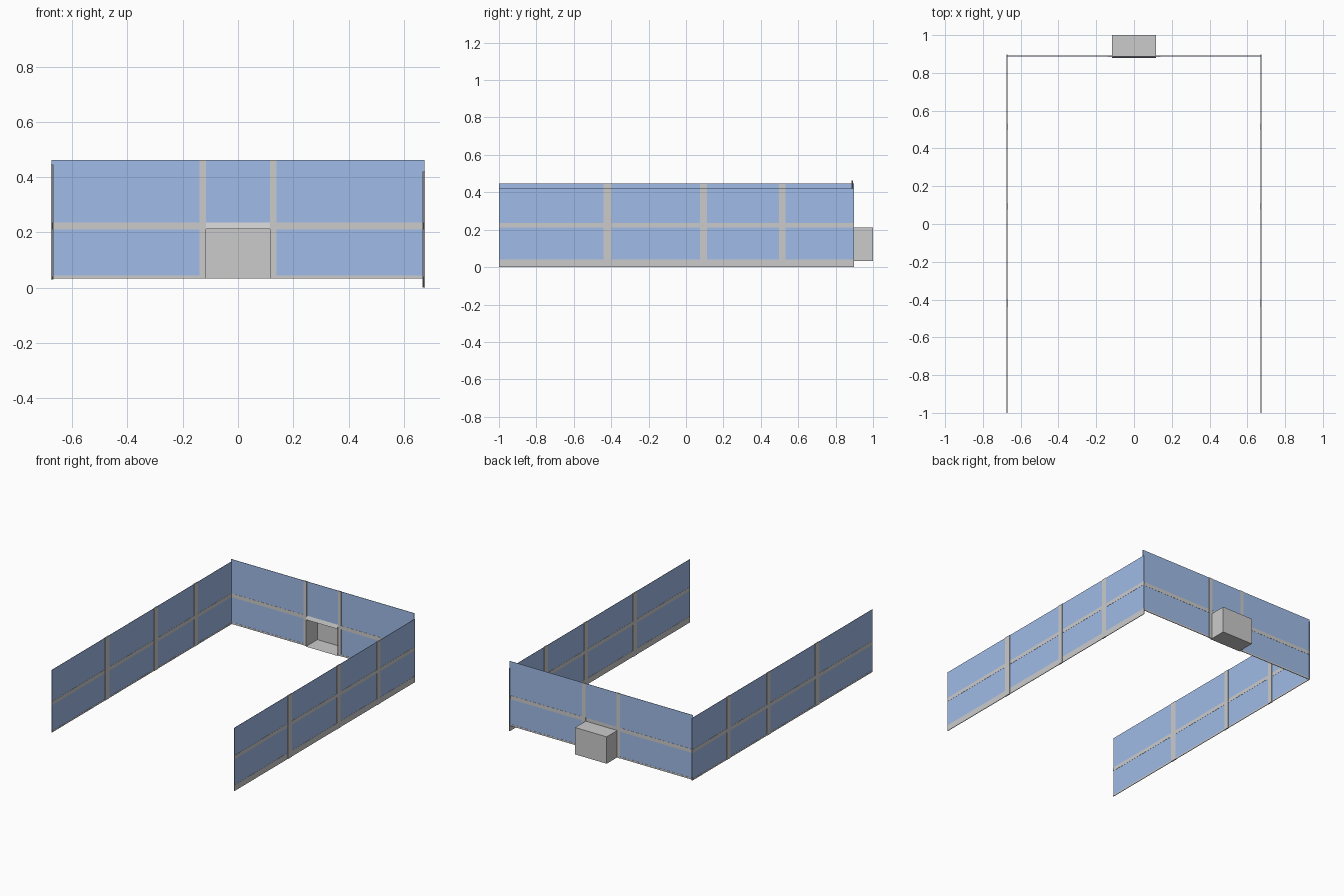
import bpy, bmesh

if "Cube" in bpy.data.objects:
    bpy.data.objects.remove(bpy.data.objects["Cube"])

blue = bpy.data.materials.new("blue_panel")
blue.diffuse_color = (0.35, 0.50, 0.80, 1)
blue.use_nodes = True
blue.node_tree.nodes["Principled BSDF"].inputs["Base Color"].default_value = blue.diffuse_color


def mesh_object(name, bm, mat=None):
    bmesh.ops.recalc_face_normals(bm, faces=bm.faces)
    me = bpy.data.meshes.new(name)
    bm.to_mesh(me)
    bm.free()
    ob = bpy.data.objects.new(name, me)
    bpy.context.collection.objects.link(ob)
    if mat:
        me.materials.append(mat)
    return ob


def box(name, x, y, z, mat=None):
    """Box from (min, max) ranges on each axis."""
    bm = bmesh.new()
    bmesh.ops.create_cube(bm, size=1)
    for v in bm.verts:
        v.co = [a + (b - a) * (c + 0.5) for (a, b), c in zip((x, y, z), v.co)]
    return mesh_object(name, bm, mat)


def around(c, half):
    return (c - half, c + half)


PANEL, RAIL, POST = 0.001, 0.002, 0.004      # half thicknesses
MID = (0.211, 0.236)                         # height of the middle rail

# Side walls: blue panels between posts and rails (right one sits lower)
posts = [(-0.44, -0.397), (0.076, 0.112), (0.497, 0.533)]
bays = [(-1, -0.44), (-0.397, 0.076), (0.112, 0.497), (0.533, 0.898)]
for side, x, z0, z1 in (("left", -0.672, 0.03, 0.446), ("right", 0.672, 0.0, 0.42)):
    for i, bay in enumerate(bays):
        box(f"{side}_lower_panel_{i}", around(x, PANEL), bay, (0.04, MID[0]), blue)
        box(f"{side}_upper_panel_{i}", around(x, PANEL), bay, (MID[1], z1), blue)
    for i, p in enumerate(posts):
        box(f"{side}_post_{i}", around(x, POST), p, (z0, z1))
    box(f"{side}_middle_rail", around(x, RAIL), (-1, 0.898), MID)
    box(f"{side}_bottom_rail", around(x, RAIL), (-1, 0.898), (z0, 0.04))

# Back wall: panels each side of the recess, one above it
Y, B0, B1 = 0.889, 0.033, 0.463
for side, s in (("left", -1), ("right", 1)):
    outer = sorted((s * 0.139, s * 0.675))
    box(f"back_{side}_lower_panel", outer, around(Y, PANEL), (0.044, MID[0]), blue)
    box(f"back_{side}_upper_panel", outer, around(Y, PANEL), (MID[1], B1), blue)
    box(f"back_{side}_middle_rail", outer, around(Y, RAIL), MID)
    box(f"back_{side}_bottom_rail", outer, around(Y, RAIL), (B0, 0.044))
    box(f"back_{side}_post", sorted((s * 0.115, s * 0.139)), around(Y, POST), (B0, B1))
box("back_centre_panel", (-0.115, 0.115), around(Y, PANEL), (MID[1], B1), blue)

# Recess box, open at the front
recess = box("recess_box", (-0.116, 0.116), (0.879, 1.0), (B0, 0.212))
bm = bmesh.new()
bm.from_mesh(recess.data)
front = [f for f in bm.faces if f.normal.y < -0.9]
bmesh.ops.delete(bm, geom=front, context='FACES')
bm.to_mesh(recess.data)
bm.free()

# Sloping lip over the recess opening
bm = bmesh.new()
profile = [(0.879, 0.212), (Y, MID[1]), (Y, 0.212)]
face = bm.faces.new([bm.verts.new((-0.116, y, z)) for y, z in profile])
ext = bmesh.ops.extrude_face_region(bm, geom=[face])
for v in (g for g in ext["geom"] if isinstance(g, bmesh.types.BMVert)):
    v.co.x = 0.116
mesh_object("recess_lip", bm)
